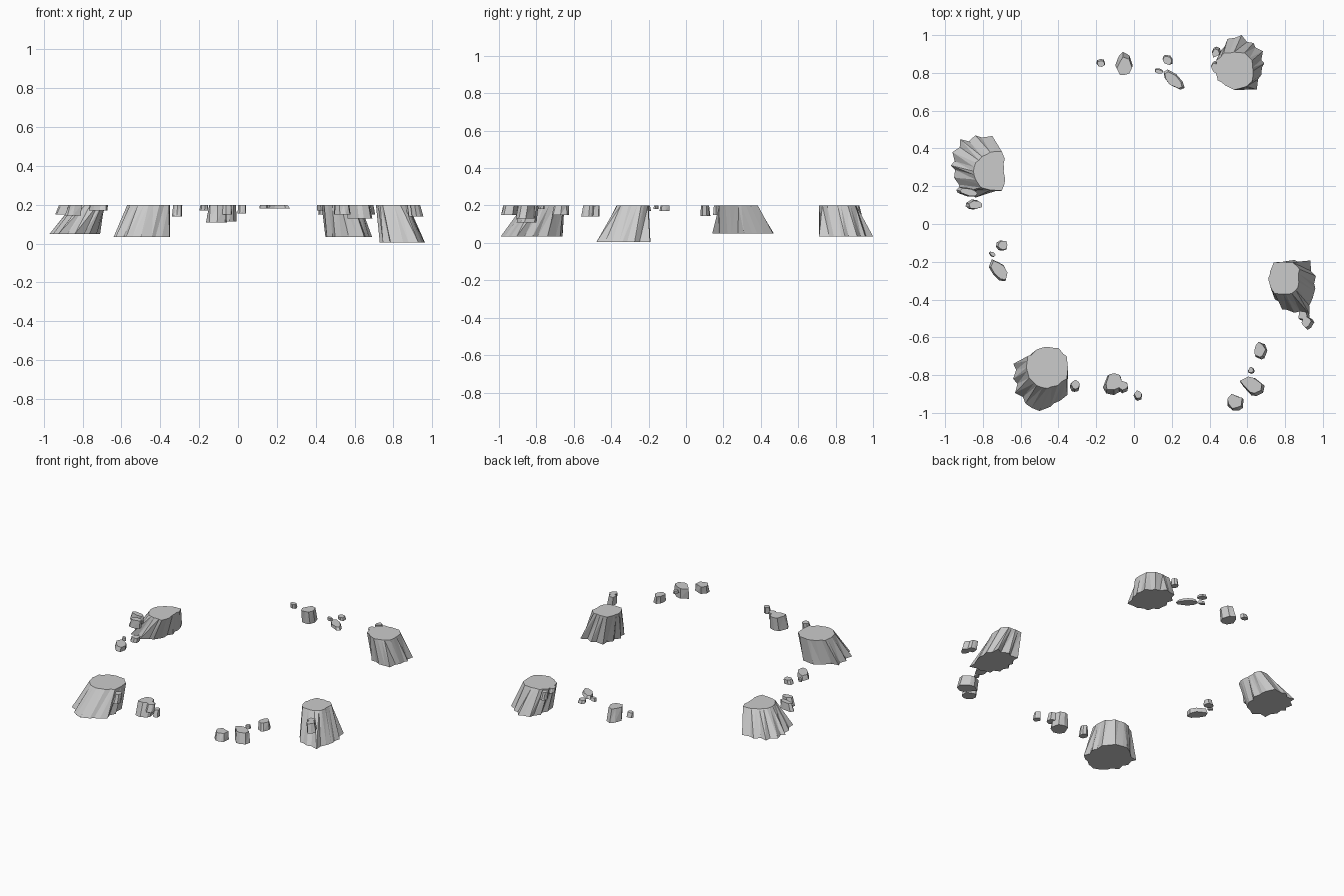
import bpy, math, random
from mathutils import Vector

if "Cube" in bpy.data.objects:
    bpy.data.objects.remove(bpy.data.objects["Cube"])

random.seed(7)
TOP = 0.2  # every rock is cut off flat at this height


def prism(name, top, bottom, z0):
    """Closed faceted solid between two outlines with equal point counts."""
    n = len(top)
    verts = [(x, y, z0) for x, y in bottom] + [(x, y, TOP) for x, y in top]
    faces = [tuple(reversed(range(n))), tuple(range(n, 2 * n))]
    for i in range(n):
        j = (i + 1) % n
        faces += [(i, j, n + j), (i, n + j, n + i)]
    me = bpy.data.meshes.new(name)
    me.from_pydata(verts, [], faces)
    me.update()
    ob = bpy.data.objects.new(name, me)
    bpy.context.collection.objects.link(ob)
    return ob


def creased(centre, radii, notch):
    """Outline from polar radii (in hundredths), with a crease between corners."""
    n, pts = len(radii), []
    for i, r in enumerate(radii):
        mid = (r + radii[(i + 1) % n]) / 2 * random.uniform(notch, 1.0)
        for k, rad in ((0, r), (0.5 + random.uniform(-.2, .2), mid)):
            a = math.tau * (i + k) / n
            pts.append((centre[0] + rad / 100 * math.cos(a),
                        centre[1] + rad / 100 * math.sin(a)))
    return pts


def big_rock(name, tc, top_r, bc, bot_r, z0):
    prism(name, creased(tc, top_r, 0.93), creased(bc, bot_r, 0.82), z0)


def small_rock(name, x, y, rx, ry, turn, z0, sides=8):
    """Irregular chip whose base leans away from the middle of the ring."""
    out = Vector((x, y)).normalized() * (TOP - z0) * 0.2
    t = math.radians(turn)
    top, bottom = [], []
    for i in range(sides):
        a = math.tau * (i + random.uniform(-.25, .25)) / sides
        k = random.uniform(0.82, 1.1)
        px, py = rx * k * math.cos(a), ry * k * math.sin(a)
        px, py = px * math.cos(t) - py * math.sin(t), px * math.sin(t) + py * math.cos(t)
        s = random.uniform(0.75, 0.95)
        top.append((x + px * s - out.x / 2, y + py * s - out.y / 2))
        bottom.append((x + px + out.x / 2, y + py + out.y / 2))
    prism(name, top, bottom, z0)


# four large boulders with ridged, outward leaning sides
big_rock("back_boulder", (0.53, 0.81),
         [10, 11, 11, 10, 11, 11, 10, 10, 9, 10, 10, 11], (0.57, 0.85),
         [12, 13, 12.5, 15, 15, 13, 12, 13, 14, 14, 16, 12], 0.035)
big_rock("left_boulder", (-0.76, 0.28),
         [7, 8, 12, 10, 9, 9, 9, 9, 10, 10, 12, 9], (-0.84, 0.31),
         [13, 14, 18, 16, 16, 14, 13, 13, 17, 17, 15, 13], 0.05)
big_rock("right_boulder", (0.79, -0.29),
         [8, 10, 10, 9, 10, 8, 8, 8, 9, 8, 9, 9], (0.85, -0.34),
         [11, 13, 17, 15, 16, 12, 12, 12, 13, 13, 16, 11], 0.005)
big_rock("front_boulder", (-0.46, -0.76),
         [11, 12, 12, 11, 11, 12, 11, 11, 11, 11, 11, 12], (-0.50, -0.82),
         [15, 16, 17, 16, 13, 16, 14, 15, 15, 17, 15, 17], 0.035)

# loose chips: x, y, half width, half depth, turn, base height
groups = {
    "back_chip": [(-.175, .85, .025, .02, 0, .17), (-.05, .842, .05, .062, 0, .115),
                  (.177, .867, .035, .025, -35, .18), (.21, .763, .07, .032, -38, .18),
                  (.132, .81, .022, .013, -10, .18), (.435, .91, .025, .03, 0, .15),
                  (.43, .83, .022, .03, 0, .17)],
    "left_chip": [(-.88, .17, .065, .025, -8, .15), (-.845, .10, .045, .028, 10, .145),
                  (-.697, -.115, .035, .03, -30, .17), (-.75, -.16, .022, .012, -35, .18),
                  (-.717, -.245, .065, .04, -55, .17)],
    "front_chip": [(-.31, -.855, .028, .032, 0, .14), (-.105, -.845, .055, .058, 0, .11),
                   (-.06, -.86, .03, .03, 0, .15), (.02, -.907, .022, .028, 0, .155)],
    "right_chip": [(.665, -.67, .035, .05, 0, .15), (.62, -.775, .02, .018, 0, .18),
                   (.628, -.855, .068, .05, -25, .13), (.535, -.945, .045, .047, 20, .15),
                   (.90, -.485, .03, .03, 0, .14), (.917, -.52, .03, .035, 0, .14)],
}
for name, chips in groups.items():
    for i, c in enumerate(chips):
        small_rock(f"{name}_{i + 1}", *c)
